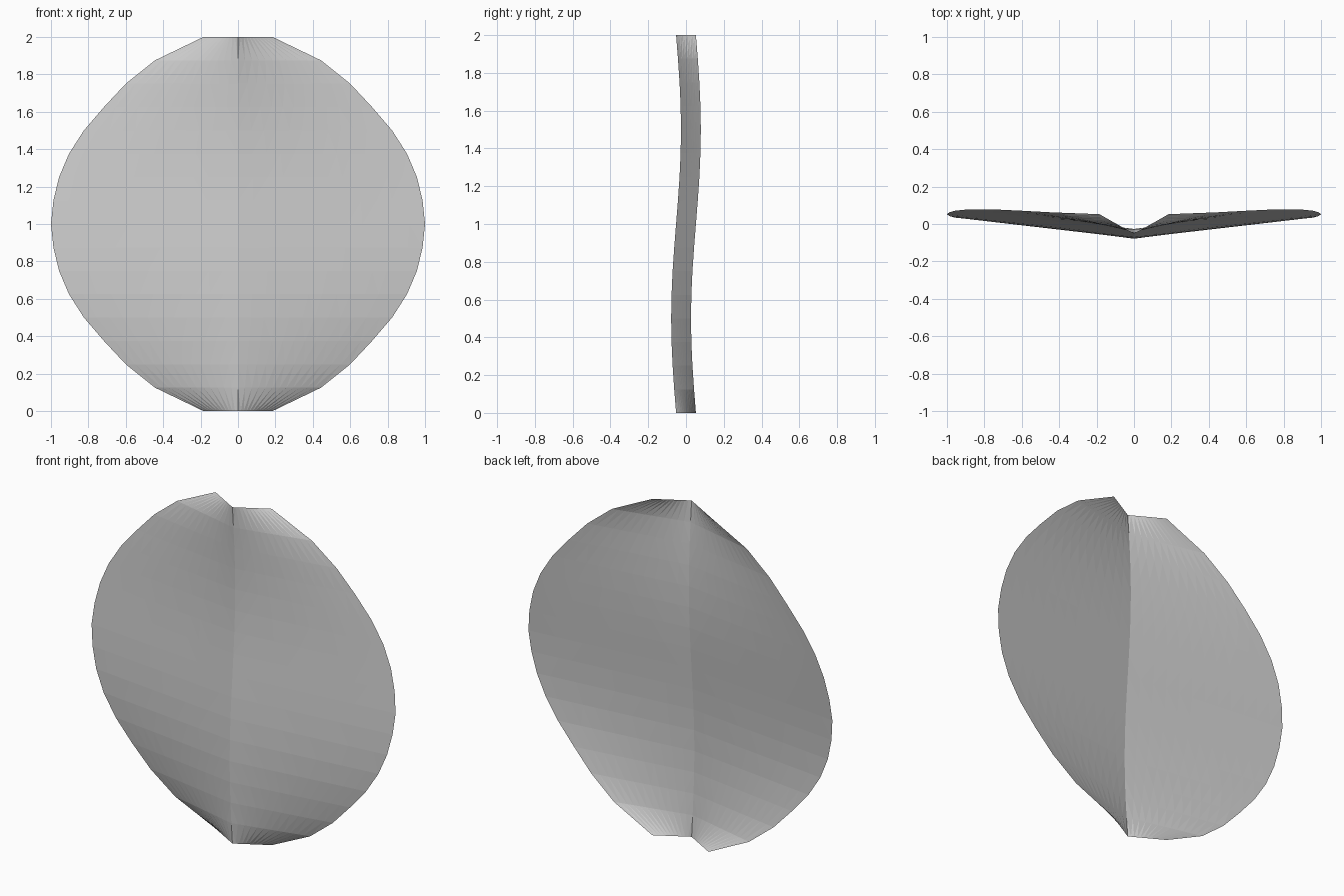
import bpy, bmesh, math

if "Cube" in bpy.data.objects:
    bpy.data.objects.remove(bpy.data.objects["Cube"])

# Half-widths of the outline from the tip to the middle; mirrored for the other end
HALF = [0.185, 0.444, 0.60, 0.717, 0.824, 0.904, 0.957, 0.987, 1.0]
WIDTHS = HALF + HALF[-2::-1]
COLS = 12          # columns on each side of the spine
FOLD = 0.0525      # half the depth of the V fold
WAVE = 0.026       # sway of the sheet along its height

grey = bpy.data.materials.new("light_grey")
grey.diffuse_color = (0.6, 0.6, 0.6, 1)
grey.use_nodes = True
grey.node_tree.nodes["Principled BSDF"].inputs["Base Color"].default_value = grey.diffuse_color

# Folded round sheet: straight ribs from the spine out to the rim
bm = bmesh.new()
rows = []
for i, w in enumerate(WIDTHS):
    z = 2 * i / (len(WIDTHS) - 1)
    sway = -WAVE * math.sin(math.pi * z)
    row = []
    for j in range(-COLS, COLS + 1):
        t = j / COLS
        row.append(bm.verts.new((w * t, sway + FOLD * (2 * abs(t) - 1), z)))
    rows.append(row)
for low, high in zip(rows, rows[1:]):
    for j in range(2 * COLS):
        bm.faces.new((low[j], low[j + 1], high[j + 1], high[j]))
bmesh.ops.triangulate(bm, faces=bm.faces[:])

mesh = bpy.data.meshes.new("folded_sheet")
bm.to_mesh(mesh)
bm.free()
mesh.materials.append(grey)
sheet = bpy.data.objects.new("folded_sheet", mesh)
bpy.context.collection.objects.link(sheet)
